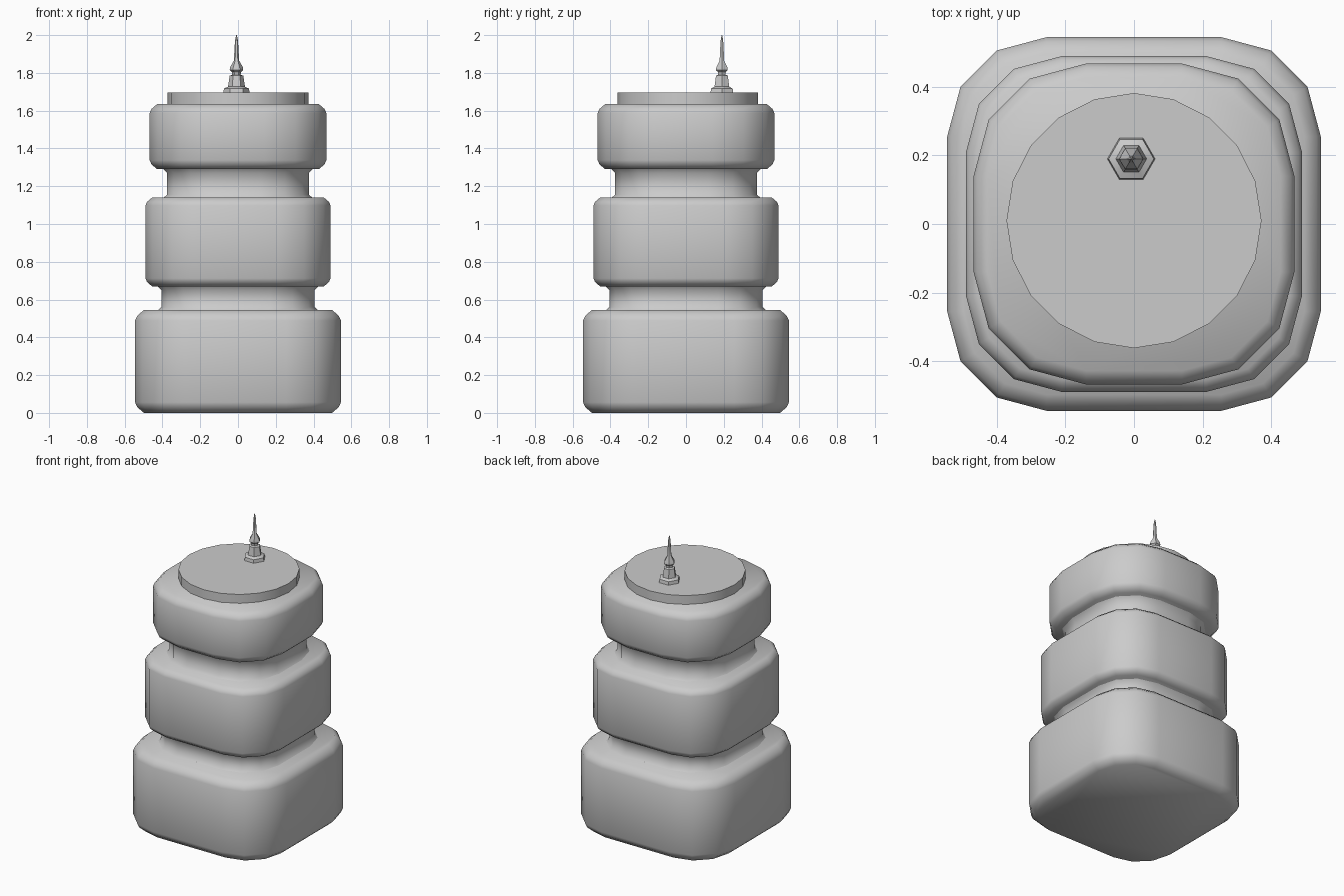
import bpy, bmesh, math

cube = bpy.data.objects.get("Cube")
if cube:
    bpy.data.objects.remove(cube)

gray = bpy.data.materials.new("plain_gray")
gray.use_nodes = True
color = (0.6, 0.6, 0.6, 1)
gray.diffuse_color = color
gray.node_tree.nodes["Principled BSDF"].inputs["Base Color"].default_value = color


def rounded_square(half, flat):
    """Outline with corner arcs of three segments; flat is the straight half length."""
    r = half - flat
    pts = []
    for quarter in range(4):
        mid = math.radians(90 * quarter + 45)
        cx = math.copysign(flat, math.cos(mid))
        cy = math.copysign(flat, math.sin(mid))
        for step in range(4):
            a = math.radians(90 * quarter + 30 * step)
            pts.append((cx + r * math.cos(a), cy + r * math.sin(a)))
    return pts


def circle(radius, sides):
    return [(radius * math.cos(math.tau * i / sides),
             radius * math.sin(math.tau * i / sides)) for i in range(sides)]


def loft(name, rings, center=(0, 0), angle=50):
    """Skin a stack of (outline, z) rings and close both ends."""
    bm = bmesh.new()
    layers = [[bm.verts.new((x + center[0], y + center[1], z)) for x, y in outline]
              for outline, z in rings]
    for low, high in zip(layers, layers[1:]):
        n = len(low)
        for i in range(n):
            j = (i + 1) % n
            bm.faces.new((low[i], low[j], high[j], high[i]))
    bm.faces.new(layers[0][::-1])
    bm.faces.new(layers[-1])
    mesh = bpy.data.meshes.new(name)
    bm.to_mesh(mesh)
    bm.free()
    mesh.materials.append(gray)
    obj = bpy.data.objects.new(name, mesh)
    bpy.context.collection.objects.link(obj)
    bpy.ops.object.select_all(action='DESELECT')
    obj.select_set(True)
    bpy.context.view_layer.objects.active = obj
    bpy.ops.object.shade_smooth_by_angle(angle=math.radians(angle))
    return obj


def tier(name, half, flat, z0, z1, bevel):
    """Rounded square block with softened top and bottom rims."""
    inset = rounded_square(half - bevel, flat)
    soft = rounded_square(half - bevel * 0.25, flat)
    full = rounded_square(half, flat)
    loft(name, [(inset, z0), (soft, z0 + bevel * 0.65), (full, z0 + bevel * 1.2),
                (full, z1 - bevel * 1.2), (soft, z1 - bevel * 0.65), (inset, z1)])


def neck(name, half, flat, z0, z1):
    """Recessed band that flares into the tiers above and below."""
    wide = rounded_square(half + 0.03, flat)
    slim = rounded_square(half, flat)
    loft(name, [(wide, z0 - 0.01), (slim, z0 + 0.015), (slim, z1 - 0.02), (wide, z1 + 0.01)])


# stacked body
tier("bottom_tier", 0.545, 0.255, 0.0, 0.545, 0.047)
neck("lower_neck", 0.405, 0.17, 0.545, 0.67)
tier("middle_tier", 0.49, 0.21, 0.67, 1.14, 0.035)
neck("upper_neck", 0.375, 0.12, 1.14, 1.29)
tier("top_tier", 0.468, 0.14, 1.29, 1.635, 0.04)

# round lid
loft("lid", [(circle(0.372, 20), 1.62), (circle(0.372, 20), 1.695)], (0, 0.01), 30)

# antenna on the lid: a stepped foot and a needle
spot = (-0.008, 0.19)
foot = [(0.07, 1.693), (0.066, 1.717), (0.045, 1.727), (0.036, 1.785), (0.024, 1.79)]
needle = [(0.022, 1.785), (0.024, 1.805), (0.036, 1.815), (0.034, 1.83), (0.014, 1.865),
          (0.011, 1.92), (0.008, 1.97), (0.002, 2.0)]
for name, profile in (("antenna_foot", foot), ("antenna_needle", needle)):
    loft(name, [(circle(r, 6), z) for r, z in profile], spot, 40)
